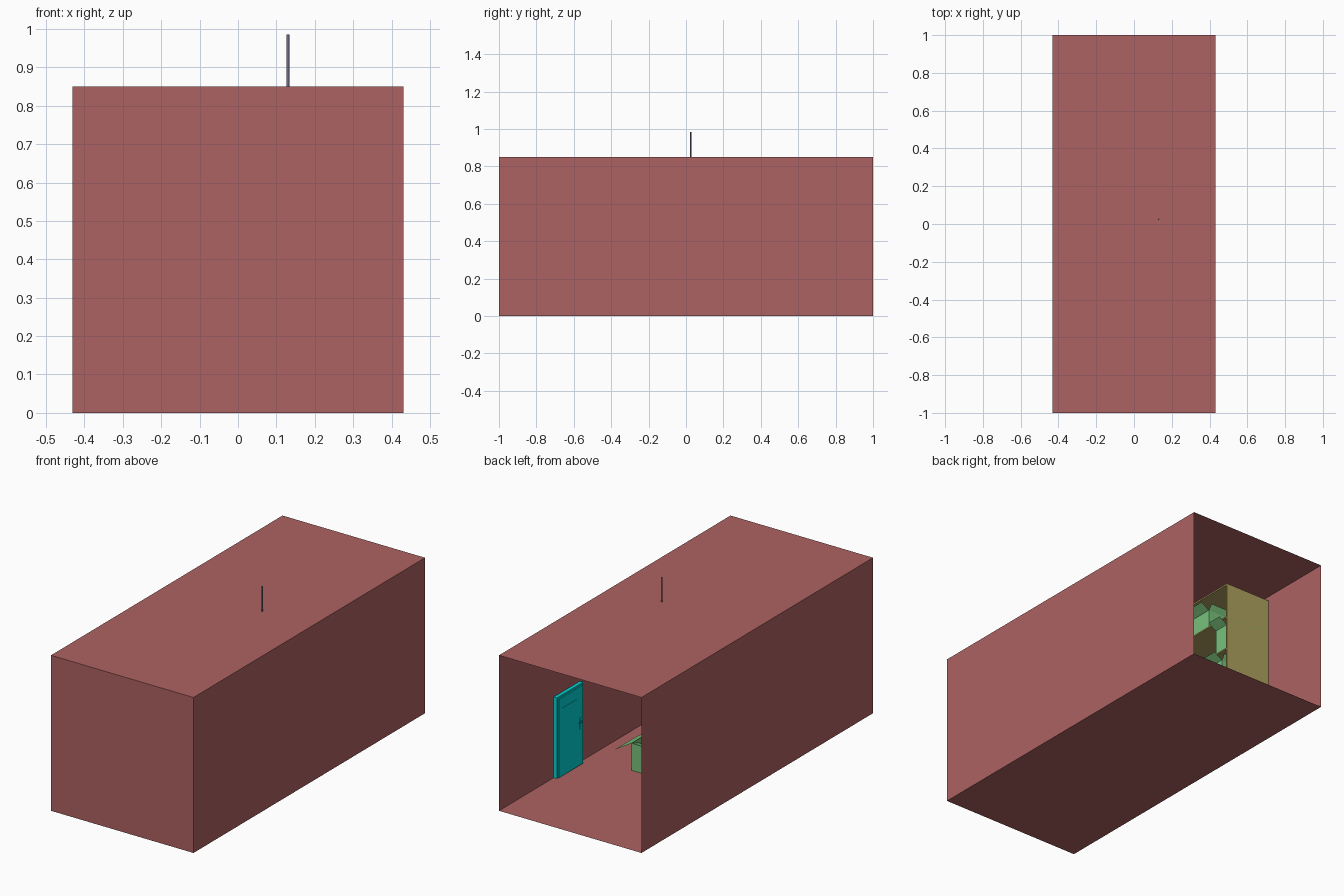
import bpy, bmesh, math
from mathutils import Vector

if "Cube" in bpy.data.objects:
    bpy.data.objects.remove(bpy.data.objects["Cube"])


def material(name, rgb):
    m = bpy.data.materials.new(name)
    m.diffuse_color = (*rgb, 1)
    m.use_nodes = True
    m.node_tree.nodes["Principled BSDF"].inputs["Base Color"].default_value = m.diffuse_color
    return m


RED = material("wall_red", (0.42, 0.122, 0.122))
TEAL = material("door_teal", (0.0, 0.65, 0.65))
GREEN = material("carton_green", (0.19, 0.54, 0.20))
OLIVE = material("shelf_olive", (0.42, 0.35, 0.113))
VIOLET = material("lamp_violet", (0.17, 0.14, 0.24))


def finish(bm, name, mat):
    me = bpy.data.meshes.new(name)
    bm.to_mesh(me)
    bm.free()
    me.materials.append(mat)
    ob = bpy.data.objects.new(name, me)
    bpy.context.collection.objects.link(ob)
    return ob


def add_box(bm, lo, hi):
    lo, hi = Vector(lo), Vector(hi)
    verts = bmesh.ops.create_cube(bm, size=1)["verts"]
    for v in verts:
        v.co = (lo + hi) / 2 + v.co * (hi - lo)


def boxes(name, mat, *spans):
    bm = bmesh.new()
    for lo, hi in spans:
        add_box(bm, lo, hi)
    return finish(bm, name, mat)


def carton(name, cx, cy, z, sx, sy, h, x_flap, y_flap):
    """Open carton; each flap is (outward reach, rise) from the rim."""
    bm = bmesh.new()
    corners = [(1, -1), (1, 1), (-1, 1), (-1, -1)]
    low = [bm.verts.new((cx + a * sx / 2, cy + b * sy / 2, z)) for a, b in corners]
    top = [bm.verts.new(v.co + Vector((0, 0, h))) for v in low]
    bm.faces.new(low[::-1])
    for i in range(4):
        j = (i + 1) % 4
        bm.faces.new((low[i], low[j], top[j], top[i]))
        out, rise = (x_flap, y_flap)[i % 2]
        d = Vector([(1, 0, 0), (0, 1, 0), (-1, 0, 0), (0, -1, 0)][i]) * out
        d.z = rise
        bm.faces.new((top[i], top[j], bm.verts.new(top[j].co + d), bm.verts.new(top[i].co + d)))
    return finish(bm, name, GREEN)


# Room shell, open at the back
bm = bmesh.new()
add_box(bm, (-0.431, -1, 0), (0.431, 1, 0.85))
bm.normal_update()
bmesh.ops.delete(bm, geom=[f for f in bm.faces if f.normal.y > 0.9], context="FACES")
finish(bm, "room_shell", RED)

# Door on the right wall: frame, leaf, window trim and lever handle
Y0, Y1, H = 0.302, 0.53, 0.443
boxes("door_frame", TEAL,
      ((0.41, Y0, 0.002), (0.429, Y0 + 0.01, H)),
      ((0.41, Y1 - 0.01, 0.002), (0.429, Y1, H)),
      ((0.41, Y0 + 0.01, H - 0.01), (0.429, Y1 - 0.01, H)))
boxes("door_leaf", TEAL, ((0.404, Y0 + 0.01, 0.004), (0.428, Y1 - 0.01, H - 0.01)))
boxes("door_window", TEAL, ((0.4025, 0.36, 0.298), (0.406, 0.49, 0.375)))
boxes("door_handle", TEAL,
      ((0.401, 0.328, 0.20), (0.406, 0.343, 0.262)),
      ((0.394, 0.332, 0.24), (0.402, 0.338, 0.246)),
      ((0.391, 0.332, 0.24), (0.395, 0.360, 0.246)))

# Shelf unit on the left wall
SX0, SX1, SY0, SY1, SH, T = -0.43, -0.15, -0.32, 0.574, 0.826, 0.008
levels = [0.02, 0.24, 0.435, 0.625, SH - T]
boxes("shelf_sides", OLIVE,
      ((SX0, SY0, 0.002), (SX1, SY0 + T, SH)),
      ((SX0, SY1 - T, 0.002), (SX1, SY1, SH)))
boxes("shelf_boards", OLIVE,
      *[((SX0, SY0 + T, z), (SX1, SY1 - T, z + T)) for z in levels])
boxes("shelf_back", OLIVE, ((SX0, SY0 + T, 0.02), (SX0 + 0.008, SY1 - T, SH)))

# Cartons on the shelves and on the floor: (y, shelf level, width, height)
for i, (y, level, w, h) in enumerate([(0.335, 3, 0.15, 0.11), (0.51, 2, 0.09, 0.15),
                                      (0.44, 1, 0.15, 0.15), (0.05, 2, 0.15, 0.12),
                                      (-0.12, 3, 0.15, 0.11), (0.08, 1, 0.15, 0.12)]):
    carton(f"shelf_carton_{i + 1}", -0.265, y, levels[level] + T,
           0.2, w, h, (0.05, 0.03), (0.02, 0.03))
carton("floor_carton", 0.063, 0.138, 0.002, 0.2, 0.2, 0.148, (0.105, -0.065), (-0.06, -0.02))

# Hanging lamp: its rod runs up through the ceiling
bm = bmesh.new()
for v in bmesh.ops.create_cone(bm, cap_ends=True, segments=12, radius1=0.004,
                               radius2=0.004, depth=0.225)["verts"]:
    v.co += Vector((0.13, 0.025, 0.8725))
finish(bm, "lamp_rod", VIOLET)
bm = bmesh.new()
for v in bmesh.ops.create_cone(bm, cap_ends=False, segments=16, radius1=0.06,
                               radius2=0.012, depth=0.05)["verts"]:
    v.co += Vector((0.13, 0.025, 0.74))
finish(bm, "lamp_shade", VIOLET)
